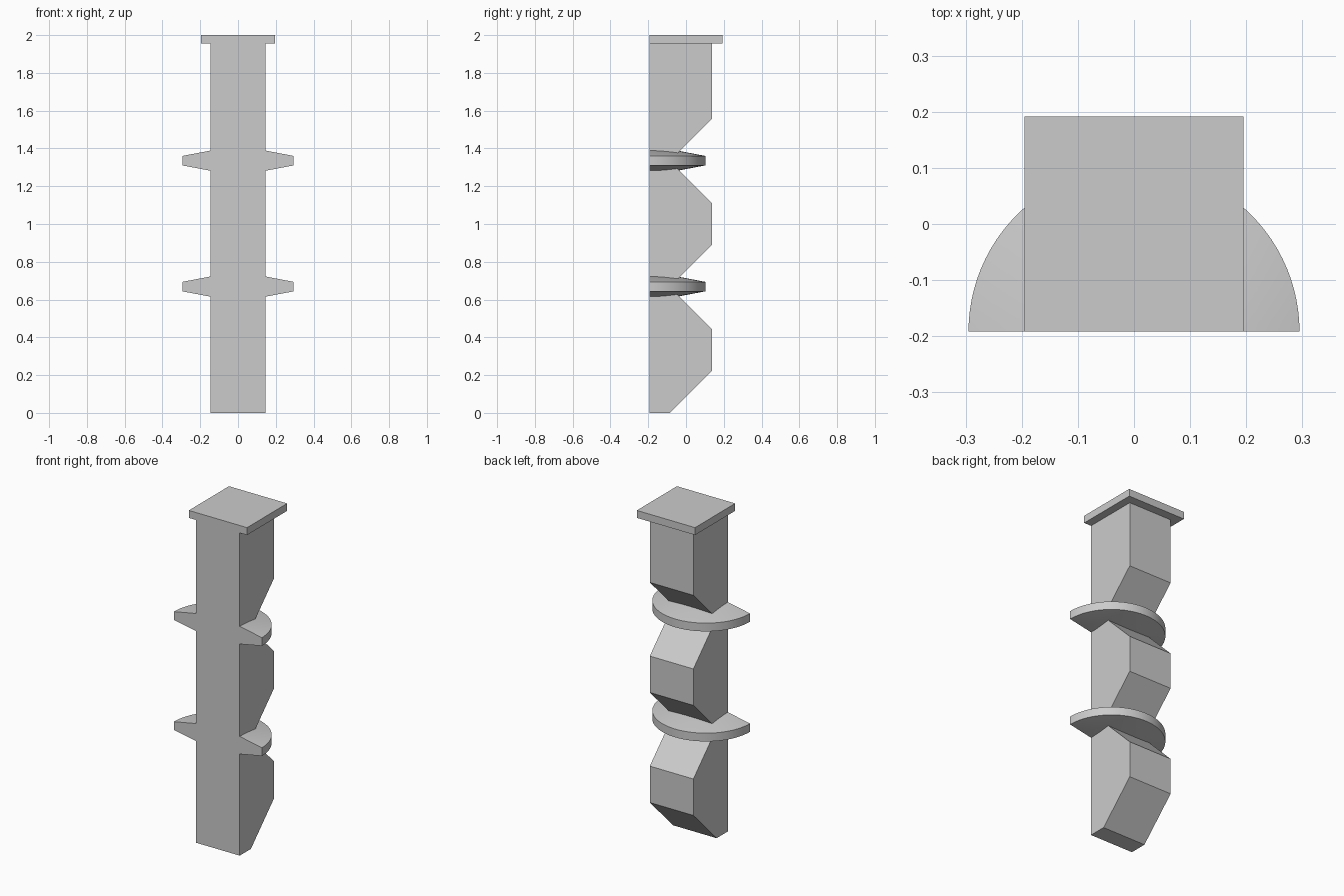
import bpy, bmesh, math
from mathutils import Vector

old = bpy.data.objects.get("Cube")
if old:
    bpy.data.objects.remove(old, do_unlink=True)

FRONT = -0.192
COLUMN_HALF, COLUMN_BACK = 0.146, 0.138
NOTCH_Y, NOTCH_HALF = -0.085, 0.223
CAP_HALF, CAP_BOTTOM, TOP = 0.195, 1.955, 2.0
RING_R = 0.295
PITCH = 2 / 3

grey = bpy.data.materials.new("light grey")
grey.use_nodes = True
grey.diffuse_color = (0.6, 0.6, 0.6, 1)
grey.node_tree.nodes["Principled BSDF"].inputs["Base Color"].default_value = grey.diffuse_color


def finish(name, bm):
    bmesh.ops.recalc_face_normals(bm, faces=bm.faces)
    mesh = bpy.data.meshes.new(name)
    bm.to_mesh(mesh)
    bm.free()
    mesh.materials.append(grey)
    obj = bpy.data.objects.new(name, mesh)
    bpy.context.collection.objects.link(obj)
    return obj


def extrude_profile(name, points, half):
    """Extrude a (y, z) outline across x, symmetric about the middle."""
    bm = bmesh.new()
    face = bm.faces.new([bm.verts.new((-half, y, z)) for y, z in points])
    grown = bmesh.ops.extrude_face_region(bm, geom=[face])["geom"]
    bmesh.ops.translate(bm, vec=(2 * half, 0, 0),
                        verts=[v for v in grown if isinstance(v, bmesh.types.BMVert)])
    return finish(name, bm)


# Column with 45 degree notches cut into its back
outline = [(FRONT, CAP_BOTTOM), (FRONT, 0), (NOTCH_Y, 0), (COLUMN_BACK, NOTCH_HALF)]
for i in (1, 2):
    z = i * PITCH
    outline += [(COLUMN_BACK, z - NOTCH_HALF), (NOTCH_Y, z), (COLUMN_BACK, z + NOTCH_HALF)]
outline.append((COLUMN_BACK, CAP_BOTTOM))
extrude_profile("column", outline, COLUMN_HALF)

# Square plate on top
extrude_profile("top_plate", [(FRONT, CAP_BOTTOM), (-FRONT, CAP_BOTTOM),
                              (-FRONT, TOP), (FRONT, TOP)], CAP_HALF)


def half_disc(name, z):
    """Half of a tapered disc, spun about the front face's centre line."""
    bm = bmesh.new()
    centre = Vector((0, FRONT, z + 0.002))
    profile = [(0, -0.081), (RING_R, -0.025), (RING_R, 0.025), (0, 0.081)]
    verts = [bm.verts.new(centre + Vector((r, 0, h))) for r, h in profile]
    edges = [bm.edges.new(pair) for pair in zip(verts, verts[1:])]
    bmesh.ops.spin(bm, geom=verts + edges, cent=centre, axis=(0, 0, 1),
                   angle=math.pi, steps=48)
    bmesh.ops.remove_doubles(bm, verts=bm.verts, dist=1e-4)
    bmesh.ops.holes_fill(bm, edges=[e for e in bm.edges if e.is_boundary], sides=0)
    obj = finish(name, bm)
    bpy.ops.object.select_all(action="DESELECT")
    obj.select_set(True)
    bpy.context.view_layer.objects.active = obj
    bpy.ops.object.shade_smooth_by_angle(angle=math.radians(15))


# Two collars sitting in the notches
half_disc("lower_collar", PITCH)
half_disc("upper_collar", 2 * PITCH)
